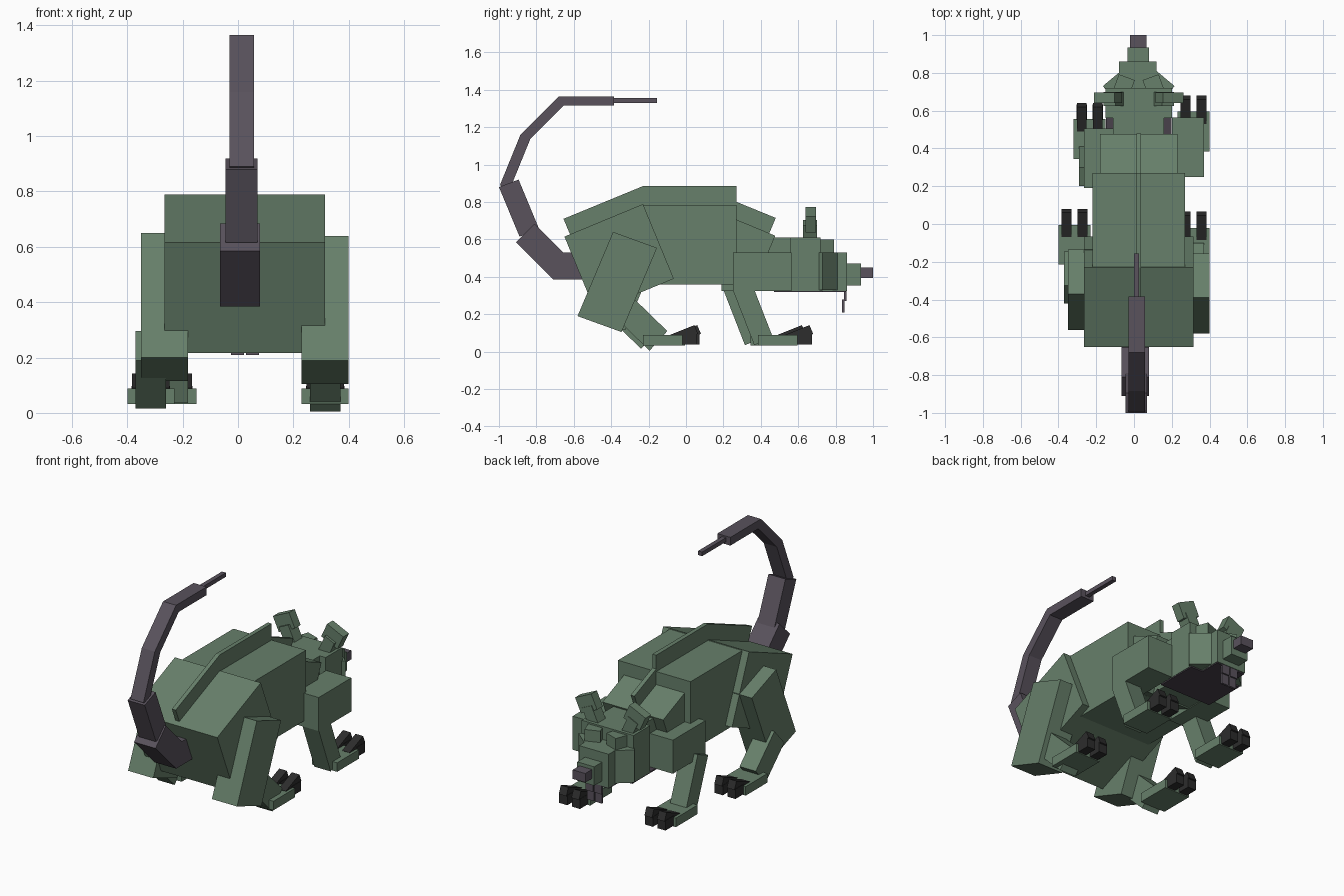
import bpy, bmesh, math
from mathutils import Matrix, Vector

cube = bpy.data.objects.get("Cube")
if cube:
    bpy.data.objects.remove(cube, do_unlink=True)


def material(name, rgb):
    m = bpy.data.materials.new(name)
    m.use_nodes = True
    col = (*rgb, 1)
    m.diffuse_color = col
    m.node_tree.nodes["Principled BSDF"].inputs["Base Color"].default_value = col
    return m


GREEN = material("moss_green_fur", (0.135, 0.215, 0.145))
SKIN = material("grey_purple_skin", (0.100, 0.085, 0.108))
DARK = material("charcoal_claw", (0.026, 0.026, 0.026))
MOUTH = material("dark_purple_mouth", (0.065, 0.052, 0.070))


def slab(name, x0, x1, a, b, c, mat=GREEN):
    """Box from three side-view (y, z) corners a, b, c and an x range."""
    d = (a[0] + c[0] - b[0], a[1] + c[1] - b[1])
    bm = bmesh.new()
    face = bm.faces.new([bm.verts.new((x0, *p)) for p in (a, b, c, d)])
    ext = bmesh.ops.extrude_face_region(bm, geom=[face])["geom"]
    moved = [v for v in ext if isinstance(v, bmesh.types.BMVert)]
    bmesh.ops.translate(bm, vec=(x1 - x0, 0, 0), verts=moved)
    bmesh.ops.recalc_face_normals(bm, faces=bm.faces)
    me = bpy.data.meshes.new(name)
    bm.to_mesh(me)
    bm.free()
    me.materials.append(mat)
    ob = bpy.data.objects.new(name, me)
    bpy.context.collection.objects.link(ob)
    return ob


def block(name, x0, x1, y0, y1, z0, z1, mat=GREEN):
    return slab(name, x0, x1, (y0, z0), (y1, z0), (y1, z1), mat)


def turn(ob, pivot, axis, degrees):
    """Rotate the mesh about a pivot point."""
    p = Vector(pivot)
    ob.data.transform(Matrix.Translation(p) @ Matrix.Rotation(math.radians(degrees), 4, axis)
                      @ Matrix.Translation(-p))


MID = 0.025  # centre line of the body

# Torso
slab("hindquarters", -0.265, 0.315, (-0.65, 0.615), (-0.23, 0.789), (-0.065, 0.39))
block("torso", -0.22, 0.27, -0.23, 0.27, 0.36, 0.785)
slab("shoulders", -0.18, 0.23, (0.20, 0.735), (0.477, 0.62), (0.355, 0.325))

# Back crest
slab("crest_rear", 0.012, 0.038, (-0.655, 0.71), (-0.23, 0.885), (-0.19, 0.79))
block("crest_middle", 0.012, 0.038, -0.23, 0.27, 0.76, 0.885)
slab("crest_front", 0.012, 0.038, (0.24, 0.813), (0.48, 0.715), (0.44, 0.62))

# Neck, head and muzzle
block("neck", -0.11, 0.16, 0.36, 0.63, 0.33, 0.61)
block("head", -0.15, 0.20, 0.56, 0.72, 0.325, 0.61)
block("muzzle", -0.08, 0.12, 0.70, 0.86, 0.325, 0.53)
block("snout_tip", -0.035, 0.08, 0.85, 0.935, 0.355, 0.47)
block("nose", -0.02, 0.065, 0.93, 1.0, 0.395, 0.45, SKIN)
block("jaw_underside", -0.148, 0.198, 0.47, 0.73, 0.318, 0.326, MOUTH)
block("muzzle_underside", -0.078, 0.118, 0.72, 0.855, 0.318, 0.326, MOUTH)

for side, s in (("left", 1), ("right", -1)):
    def span(a, b):
        return sorted((MID + s * a, MID + s * b))

    # Cheeks angled in toward the muzzle
    cheek = block(side + "_cheek", *span(0.06, 0.19), 0.65, 0.73, 0.33, 0.53)
    turn(cheek, (MID + s * 0.19, 0.73, 0), 'Z', -40 * s)
    # Brows
    brow = block(side + "_brow", *span(0.035, 0.125), 0.68, 0.78, 0.52, 0.60)
    turn(brow, (MID + s * 0.08, 0.73, 0), 'Z', 20 * s)
    # Ears leaning outward
    stem = block(side + "_ear_stem", *span(0.07, 0.14), 0.625, 0.70, 0.56, 0.70)
    tip = block(side + "_ear_tip", *span(0.045, 0.165), 0.64, 0.695, 0.67, 0.765)
    for part in (stem, tip):
        turn(part, (MID + s * 0.105, 0.66, 0.58), 'Y', 25 * s)
    # Front teeth
    block(side + "_tooth_root", *span(0.004, 0.055), 0.845, 0.857, 0.27, 0.36, SKIN)
    block(side + "_tooth_tip", *span(0.004, 0.050), 0.835, 0.848, 0.21, 0.28, SKIN)


def foot(name, x, y):
    """Foot with two toes, each a claw with a raised knuckle."""
    block(name, x, x + 0.17, y, y + 0.21, 0.033, 0.088)
    for i, dx in enumerate((0.015, 0.10)):
        cx, cy = x + dx, y + 0.205
        block(f"{name}_claw_{i + 1}", cx, cx + 0.055, cy, cy + 0.083, 0.038, 0.098, DARK)
        slab(f"{name}_knuckle_{i + 1}", cx + 0.002, cx + 0.053, (cy - 0.06, 0.09),
             (cy + 0.07, 0.142), (cy + 0.09, 0.095), DARK)


# Hind legs: side, thigh x, calf x, foot x, y shifts of thigh, calf and foot, lift
for side, tx, cx, fx, dt, dc, df, dz in (("left", 0.23, 0.26, 0.23, 0, 0, 0, 0),
                                         ("right", -0.35, -0.37, -0.40, 0.02, -0.045, 0.015, 0.01)):
    slab(side + "_thigh", tx, tx + 0.17, (-0.58 + dt, 0.19 + dz), (-0.39 + dt, 0.64 + dz),
         (-0.155 + dt, 0.555 + dz))
    slab(side + "_calf", cx, cx + 0.11, (-0.195 + dc, 0.005 + dz), (-0.10 + dc, 0.11 + dz),
         (-0.28 + dc, 0.285 + dz))
    foot(side + "_hind_foot", fx, -0.23 + df)

# Front legs
for side, ux0, ux1, uy, ax, fx, fy, da in (("left", 0.20, 0.37, 0.25, 0.26, 0.23, 0.385, 0),
                                           ("right", -0.265, -0.095, 0.19, -0.29, -0.32, 0.345, -0.05)):
    block(side + "_upper_arm", ux0, ux1, uy, uy + 0.315, 0.325, 0.53)
    slab(side + "_forearm", ax, ax + 0.11, (0.25 + da, 0.33), (0.35 + da, 0.37), (0.465 + da, 0.075))
    foot(side + "_front_foot", fx, fy)

# Tail arching up and forward
block("tail_base", -0.065, 0.08, -0.71, -0.50, 0.385, 0.53, SKIN)
slab("tail_lower", -0.065, 0.08, (-0.71, 0.385), (-0.91, 0.585), (-0.81, 0.685), SKIN)
slab("tail_middle", -0.045, 0.07, (-0.89, 0.615), (-1.0, 0.88), (-0.895, 0.92), SKIN)
slab("tail_upper", -0.03, 0.058, (-0.995, 0.89), (-0.885, 1.16), (-0.832, 1.138), SKIN)
slab("tail_bend", -0.03, 0.058, (-0.885, 1.16), (-0.68, 1.365), (-0.642, 1.327), SKIN)
block("tail_end", -0.03, 0.058, -0.68, -0.385, 1.315, 1.365, SKIN)
block("tail_tip", 0.0, 0.027, -0.39, -0.155, 1.33, 1.355, SKIN)
